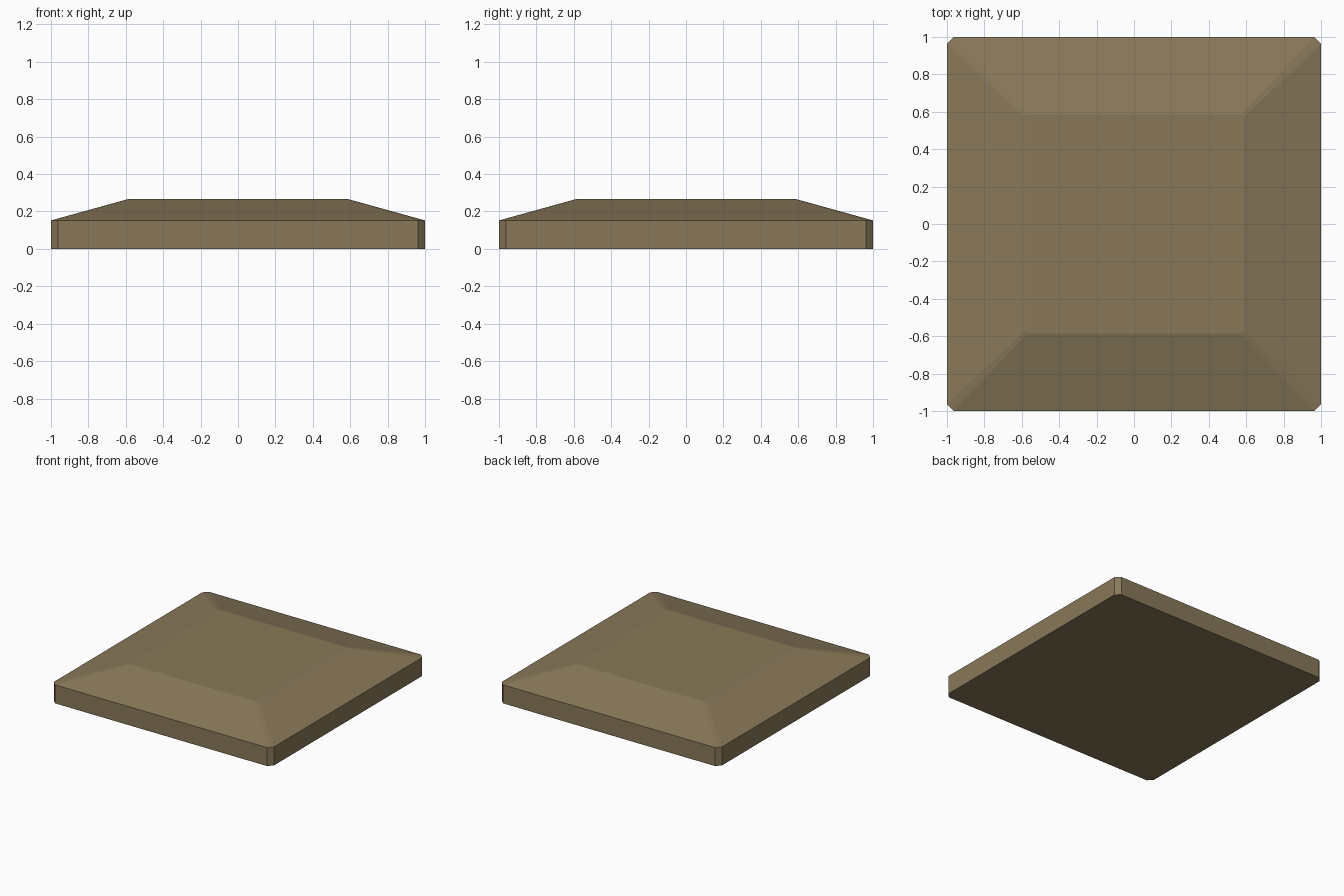
import bpy, bmesh

if "Cube" in bpy.data.objects:
    bpy.data.objects.remove(bpy.data.objects["Cube"])

# Earthy brown used for the whole tile
mat = bpy.data.materials.new("earth_brown")
mat.diffuse_color = (0.25, 0.19, 0.10, 1)
mat.use_nodes = True
mat.node_tree.nodes["Principled BSDF"].inputs["Base Color"].default_value = mat.diffuse_color


def ring(bm, half, cut, z):
    """Square outline with clipped corners."""
    i = half - cut
    pts = [(i, -half), (half, -i), (half, i), (i, half),
           (-i, half), (-half, i), (-half, -i), (-i, -half)]
    return [bm.verts.new((x, y, z)) for x, y in pts]


# Tile: upright rim, sloping shoulders, flat plateau
bm = bmesh.new()
rings = [ring(bm, 1.0, 0.037, 0.0), ring(bm, 1.0, 0.037, 0.152),
         ring(bm, 0.585, 0.015, 0.267)]
for low, high in zip(rings, rings[1:]):
    for i in range(8):
        j = (i + 1) % 8
        bm.faces.new((low[i], low[j], high[j], high[i]))
bm.faces.new(rings[0][::-1])
bm.faces.new(rings[-1])
bmesh.ops.recalc_face_normals(bm, faces=bm.faces)

mesh = bpy.data.meshes.new("ground_tile")
bm.to_mesh(mesh)
bm.free()
mesh.materials.append(mat)
tile = bpy.data.objects.new("ground_tile", mesh)
bpy.context.collection.objects.link(tile)
